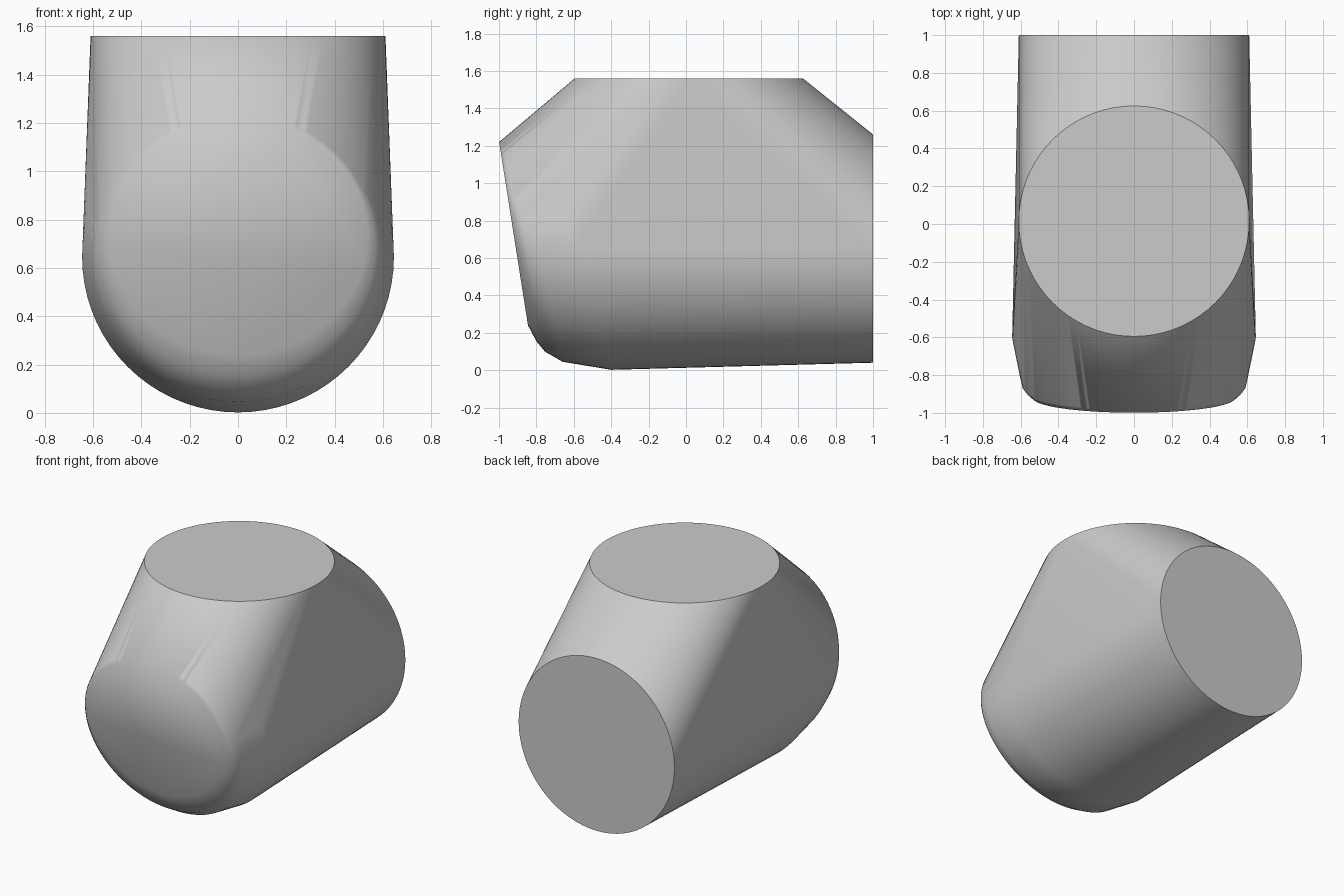
import bpy, bmesh
from math import sin, cos, tau
from mathutils import Vector

if "Cube" in bpy.data.objects:
    bpy.data.objects.remove(bpy.data.objects["Cube"])

SEGMENTS = 72


def add_ring(bm, centre, across, up):
    """Ellipse of vertices around centre, spanned by x radius and an up vector."""
    for i in range(SEGMENTS):
        a = tau * i / SEGMENTS
        bm.verts.new(Vector((across * cos(a), 0, 0)) + Vector(centre) + Vector(up) * sin(a))


grey = bpy.data.materials.new("light grey")
grey.use_nodes = True
grey.diffuse_color = (0.6, 0.6, 0.6, 1)
grey.node_tree.nodes["Principled BSDF"].inputs["Base Color"].default_value = (0.6, 0.6, 0.6, 1)

bm = bmesh.new()
# Top and back openings
TOP = 1.56
add_ring(bm, (0, 0.015, TOP), 0.61, (0, 0.61, 0))
add_ring(bm, (0, 1, 0.65), 0.61, (0, 0, 0.61))
# Widest tilted ring behind the nose
add_ring(bm, (0, -0.6, 0.645), 0.645, (0, -0.2, 0.643))
# Rounded nose, from its base to the tilted flat face
nose = [(-0.80, 0.65, 0.605, -0.66, 0.045),
        (-0.86, 0.665, 0.592, -0.755, 0.10),
        (-0.89, 0.695, 0.57, -0.80, 0.155),
        (-0.922, 0.73, 0.535, -0.845, 0.24)]
for y, z, across, low_y, low_z in nose:
    add_ring(bm, (0, y, z), across, (0, y - low_y, z - low_z))

# Stretch one convex skin over the rings
result = bmesh.ops.convex_hull(bm, input=bm.verts)
inside = {v for v in result["geom_interior"] + result["geom_unused"]
          if isinstance(v, bmesh.types.BMVert)}
bmesh.ops.delete(bm, geom=list(inside), context="VERTS")
bmesh.ops.dissolve_limit(bm, angle_limit=0.004, verts=bm.verts, edges=bm.edges)
bmesh.ops.recalc_face_normals(bm, faces=bm.faces)

# Smooth skin, with crisp rims on the two openings
for face in bm.faces:
    face.smooth = True
for edge in bm.edges:
    on_top = all(v.co.z > TOP - 0.001 for v in edge.verts)
    on_back = all(v.co.y > 0.999 for v in edge.verts)
    edge.smooth = not (on_top or on_back)

mesh = bpy.data.meshes.new("elbow_body")
bm.to_mesh(mesh)
bm.free()
mesh.materials.append(grey)
body = bpy.data.objects.new("elbow_body", mesh)
bpy.context.collection.objects.link(body)
